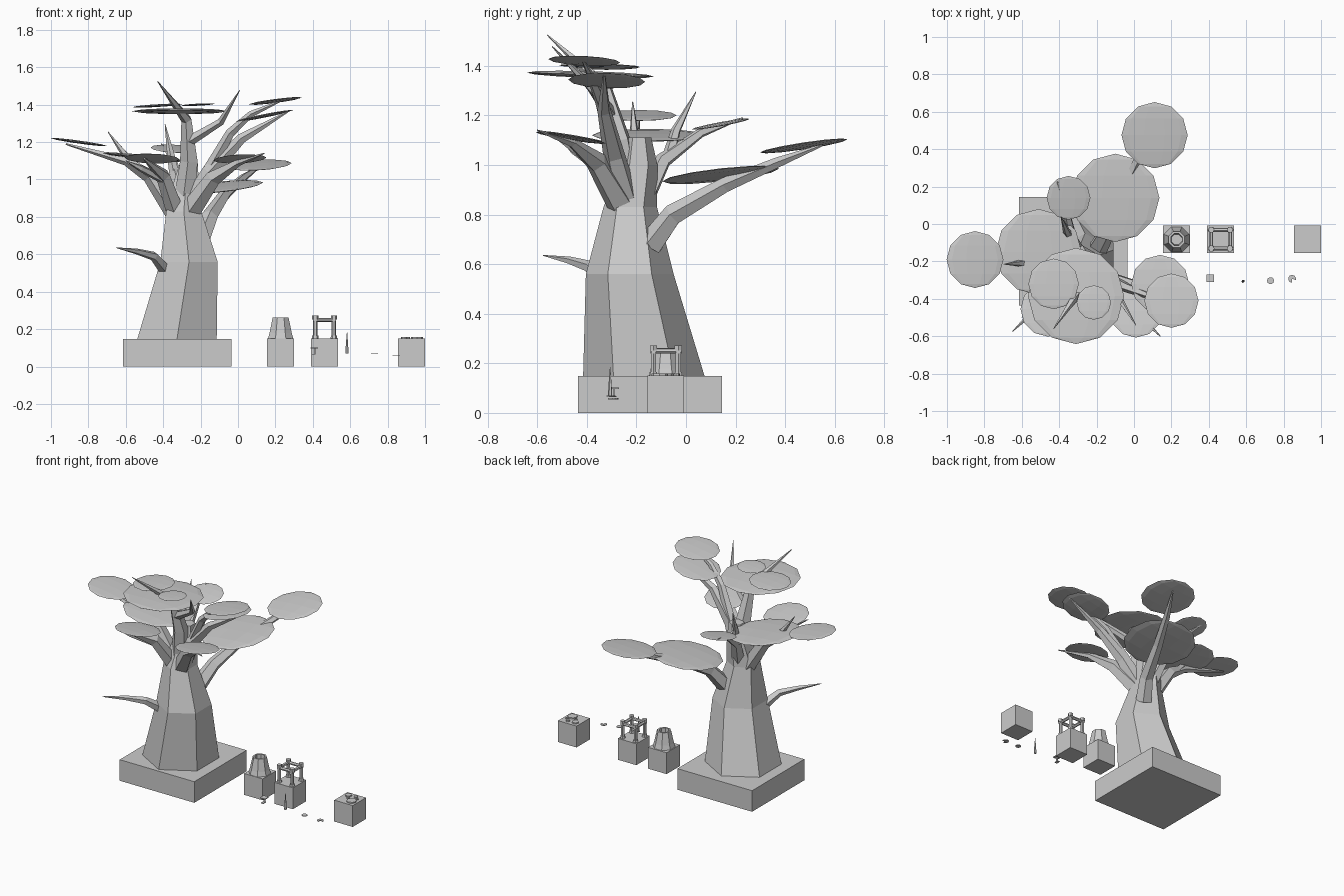
import bpy, bmesh, math
from mathutils import Vector, Matrix


def finish(name, bm):
    bmesh.ops.recalc_face_normals(bm, faces=bm.faces)
    me = bpy.data.meshes.new(name)
    bm.to_mesh(me)
    bm.free()
    ob = bpy.data.objects.new(name, me)
    bpy.context.collection.objects.link(ob)
    return ob


def box(name, center, size):
    bm = bmesh.new()
    bmesh.ops.create_cube(bm, size=1, matrix=Matrix.LocRotScale(Vector(center), None, Vector(size)))
    return finish(name, bm)


def loft(name, rings, cap=True):
    """Skin a list of vertex rings into one surface."""
    bm = bmesh.new()
    vs = [[bm.verts.new(p) for p in r] for r in rings]
    n = len(vs[0])
    for a, b in zip(vs, vs[1:]):
        for i in range(n):
            j = (i + 1) % n
            bm.faces.new((a[i], a[j], b[j], b[i]))
    if cap:
        bm.faces.new(vs[0])
        bm.faces.new(vs[-1])
    return finish(name, bm)


def ring(c, r, n, start=0.0):
    return [(c[0] + r * math.cos(start + math.tau * i / n),
             c[1] + r * math.sin(start + math.tau * i / n), c[2]) for i in range(n)]


def tube(name, pts, radii, n=5):
    """Tapered faceted branch along a few points."""
    pts = [Vector(p) for p in pts]
    rings, prev, u = [], None, None
    for i, p in enumerate(pts):
        d = (pts[min(i + 1, len(pts) - 1)] - pts[max(i - 1, 0)]).normalized()
        u = d.orthogonal().normalized() if prev is None else prev.rotation_difference(d) @ u
        prev, v = d, d.cross(u)
        rings.append([p + radii[i] * (u * math.cos(math.tau * k / n) + v * math.sin(math.tau * k / n))
                      for k in range(n)])
    return loft(name, rings)


def leaf(name, c, r, sx, sy):
    """Flattened faceted pad, tilted by the slopes sx and sy."""
    bm = bmesh.new()
    bmesh.ops.create_uvsphere(bm, u_segments=10, v_segments=6, radius=r)
    for v in bm.verts:
        x, y, z = v.co.y, v.co.z, v.co.x
        v.co = (c[0] + x, c[1] + y, c[2] + z * 0.055 + x * sx + y * sy)
    return finish(name, bm)


# square ground slab and six-sided trunk
box("tree_base", (-0.325, -0.145, 0.074), (0.58, 0.58, 0.148))
trunk = [(-0.326, -0.17, 0.148, 0.245), (-0.262, -0.227, 0.56, 0.177),
         (-0.29, -0.225, 0.83, 0.108), (-0.275, -0.19, 1.0, 0.075), (-0.26, -0.19, 1.11, 0.05)]
loft("trunk", [ring(t[:3], t[3], 6, math.pi / 6) for t in trunk])

# branches
tube("crown_branch", [(-.29, -.23, .85), (-.26, -.27, 1.1), (-.275, -.33, 1.32), (-.43, -.56, 1.525)],
     [.06, .05, .03, .002])
tube("crown_fork", [(-.27, -.3, 1.2), (-.09, -.38, 1.31), (.01, -.54, 1.478)], [.03, .02, .002])
tube("left_branch", [(-.34, -.2, .82), (-.47, -.2, 1.02), (-.6, -.21, 1.1), (-.92, -.19, 1.19)],
     [.05, .042, .025, .005])
tube("left_twig", [(-.53, -.2, 1.06), (-.61, -.21, 1.14), (-.695, -.215, 1.255)], [.025, .018, .002])
tube("front_left_branch", [(-.34, -.26, .85), (-.4, -.36, 1.02), (-.5, -.52, 1.11)], [.05, .04, .006])
tube("front_left_twig", [(-.4, -.36, 1.0), (-.52, -.45, 1.06), (-.6, -.5, 1.1)], [.025, .018, .002])
tube("lower_left_twig", [(-.39, -.3, .52), (-.45, -.39, .59), (-.54, -.47, .615), (-.65, -.575, .635)],
     [.035, .025, .016, .002])
tube("right_branch", [(-.26, -.24, .84), (-.15, -.29, 1.04), (.02, -.33, 1.22), (.27, -.33, 1.365)],
     [.06, .045, .028, .004])
tube("right_fork", [(-.16, -.28, 1.04), (-.04, -.34, 1.25), (.07, -.38, 1.35), (.25, -.42, 1.43)],
     [.035, .026, .018, .003])
tube("front_right_branch", [(-.25, -.26, .84), (-.13, -.36, 1.01), (.0, -.46, 1.09), (.14, -.6, 1.14)],
     [.06, .045, .02, .003])
tube("back_branch", [(-.2, -.14, .68), (-.15, -.05, .8), (-.07, .16, .92), (.03, .37, 1.01), (.13, .55, 1.08)],
     [.055, .045, .032, .022, .005])
tube("back_left_branch", [(-.29, -.17, .86), (-.33, -.09, 1.02), (-.36, .06, 1.13), (-.41, .23, 1.19)],
     [.045, .034, .02, .003])
tube("back_left_twig", [(-.34, -.07, 1.03), (-.36, -.04, 1.14), (-.39, .04, 1.295)], [.028, .02, .002])

# leaf pads: centre, radius, slopes
leaves = [((-.85, -.19, 1.2), .152, -.14, 0), ((-.51, -.15, 1.12), .23, -.1, 0),
          ((-.46, -.455, 1.112), .147, -.03, -.17), ((.01, -.465, 1.11), .142, .05, -.16),
          ((.14, -.32, 1.34), .155, .2, -.03), ((.2, -.41, 1.42), .145, .13, -.05),
          ((-.31, -.385, 1.365), .257, 0, -.03), ((-.43, -.32, 1.395), .135, .06, 0),
          ((-.215, -.42, 1.4), .092, .05, -.03), ((-.1, .14, .96), .236, .1, .11),
          ((.11, .475, 1.077), .177, .06, .15), ((-.35, .14, 1.165), .117, -.05, .18)]
for i, l in enumerate(leaves):
    leaf(f"leaf_pad_{i + 1}", *l)

# three small pedestals
for name, x in (("stump", .228), ("frame", .463), ("debris", .928)):
    box(name + "_pedestal", (x, -.081, .075), (.144, .147, .15))

# hollow eight-sided stump
c = (.228, -.083)
loft("hollow_stump", [ring((*c, z), r, 8, math.pi / 8) for z, r in
                      ((.15, .073), (.18, .064), (.262, .046), (.262, .034), (.17, .03))])

# post and beam frame
fx, fy = .463, -.081
for sx in (-1, 1):
    for sy in (-1, 1):
        x, y = fx + sx * .05, fy + sy * .05
        loft("frame_post", [ring((x, y, z), .012, 6) for z in (.15, .255)])
        loft("frame_foot", [ring((x, y, z), r, 6) for z, r in ((.15, .018), (.165, .016))])
        loft("frame_cap", [ring((x, y, z), .017, 6) for z in (.252, .272)])
    tube("frame_side_beam", [(fx + sx * .05, fy - .062, .25), (fx + sx * .05, fy + .062, .25)], [.011] * 2, 6)
    tube("frame_cross_beam", [(fx - .062, fy + sx * .05, .25), (fx + .062, fy + sx * .05, .25)], [.011] * 2, 6)

# flat pieces lying on the last pedestal
for x, y, r in ((.893, -.047, .022), (.957, -.107, .033), (.945, -.04, .013), (.91, -.08, .01), (.97, -.065, .01)):
    loft("debris_piece", [ring((x, y, z), r, 8) for z in (.15, .158)])

# loose items in front of the pedestals
box("plate", (.408, -.29, .1), (.04, .04, .006))
box("plate_stem", (.41, -.29, .083), (.008, .008, .035))
box("plate_foot", (.405, -.295, .066), (.02, .03, .004))
tube("spike", [(.583, -.306, .07), (.583, -.306, .11), (.583, -.306, .185)], [.009, .007, .001])
loft("small_disc", [ring((.73, -.303, z), .019, 10) for z in (.066, .07)])
notched = ring((0, 0, 0), .021, 10, -.3)[:9] + [(0, 0, 0)]
loft("notched_disc", [[(.845 + p[0], -.293 + p[1], z) for p in notched] for z in (.055, .06)])
